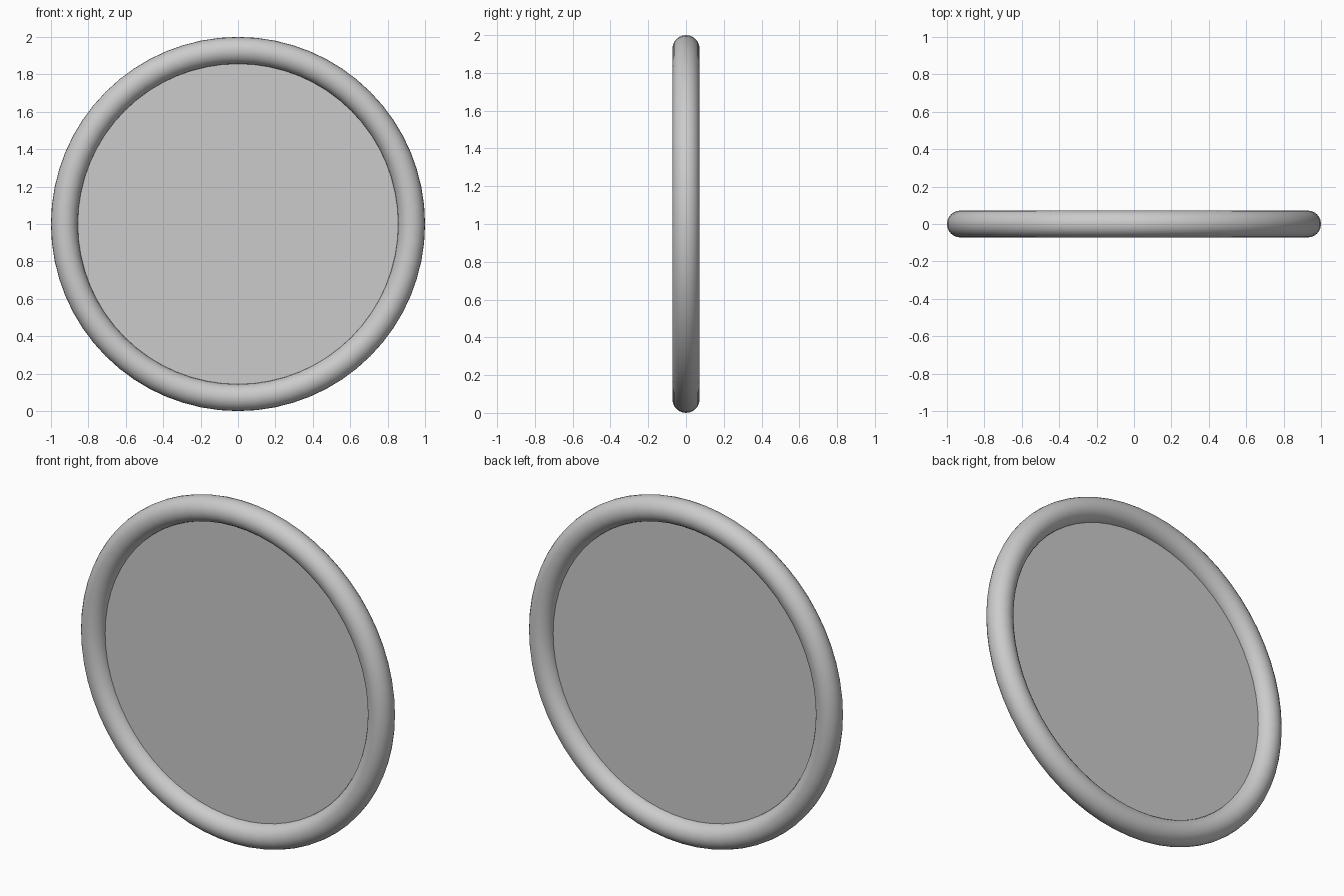
import bpy
from math import pi

if "Cube" in bpy.data.objects:
    bpy.data.objects.remove(bpy.data.objects["Cube"])

RING_R, TUBE_R = 0.928, 0.072
UPRIGHT = (pi / 2, 0, 0)

# round frame
bpy.ops.mesh.primitive_torus_add(major_radius=RING_R, minor_radius=TUBE_R,
                                 major_segments=64, minor_segments=24,
                                 location=(0, 0, 1), rotation=UPRIGHT)
frame = bpy.context.object
frame.name = "round_frame"
bpy.ops.object.shade_smooth()

# thin flat panel set in the middle of the frame, its rim hidden in the tube
bpy.ops.mesh.primitive_cylinder_add(vertices=64, radius=0.88, depth=0.008,
                                    location=(0, 0, 1), rotation=UPRIGHT)
panel = bpy.context.object
panel.name = "disc_panel"
bpy.ops.object.shade_smooth_by_angle()
